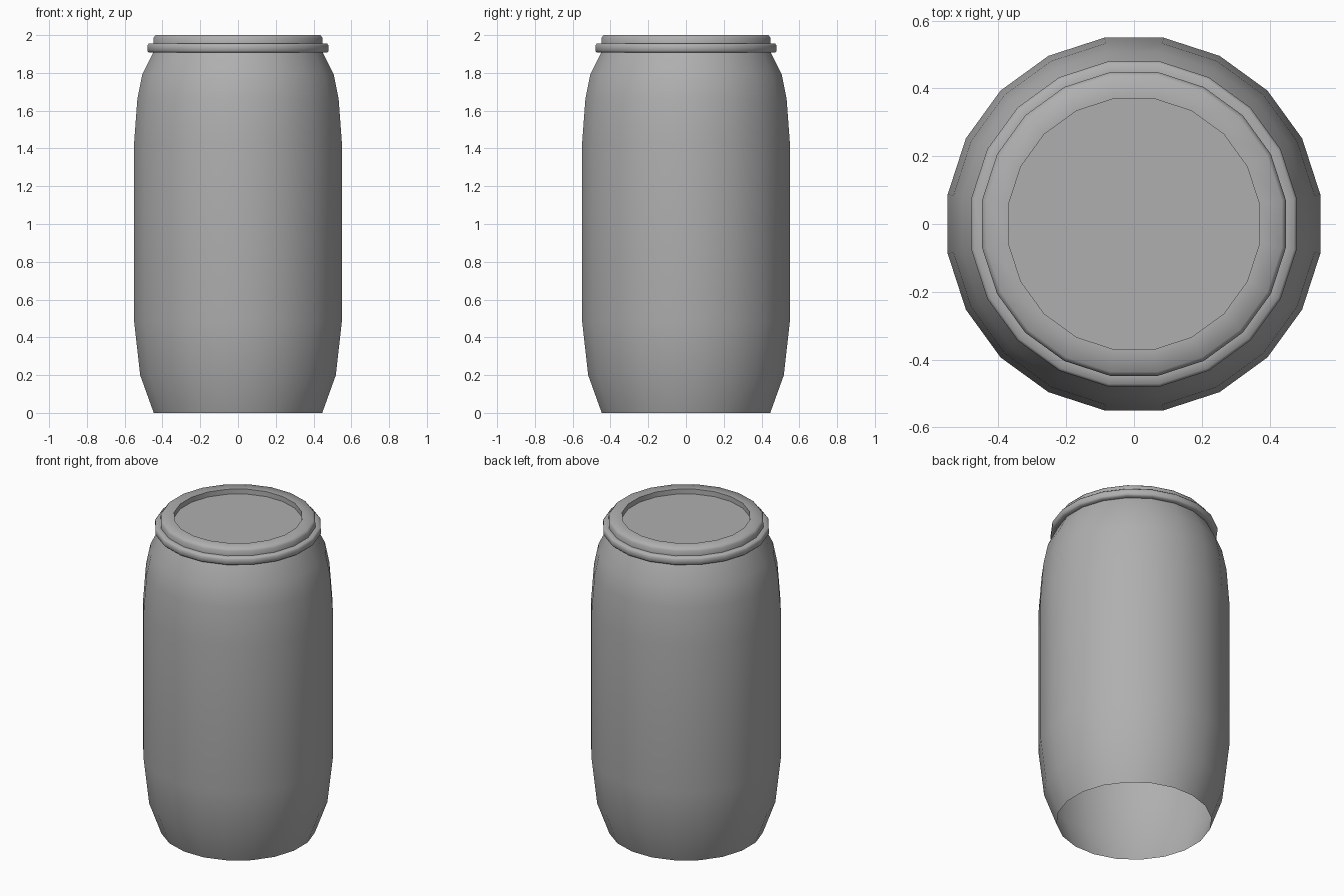
import bpy, bmesh, math

if "Cube" in bpy.data.objects:
    bpy.data.objects.remove(bpy.data.objects["Cube"])

SIDES = 20
FLAT = math.cos(math.pi / SIDES)  # profile x is measured at the flat sides

# Dark grey plastic
plastic = bpy.data.materials.new("dark_grey_plastic")
plastic.diffuse_color = (0.43, 0.43, 0.43, 1)
plastic.use_nodes = True
plastic.node_tree.nodes["Principled BSDF"].inputs["Base Color"].default_value = plastic.diffuse_color


def lathe(name, profile, closed=False, cap_end=False, angle=40):
    """Revolve (half width, z) points into a 20-sided shell."""
    bm = bmesh.new()
    rings = []
    for w, z in profile:
        r = w / FLAT
        rings.append([bm.verts.new((r * math.cos((i + 0.5) * math.tau / SIDES),
                                    r * math.sin((i + 0.5) * math.tau / SIDES), z))
                      for i in range(SIDES)])
    pairs = list(zip(rings, rings[1:]))
    if closed:
        pairs.append((rings[-1], rings[0]))
    for a, b in pairs:
        for i in range(SIDES):
            j = (i + 1) % SIDES
            bm.faces.new((a[i], a[j], b[j], b[i]))
    if cap_end:
        bm.faces.new(rings[-1])
    mesh = bpy.data.meshes.new(name)
    bm.to_mesh(mesh)
    bm.free()
    mesh.materials.append(plastic)
    obj = bpy.data.objects.new(name, mesh)
    bpy.context.collection.objects.link(obj)
    bpy.ops.object.select_all(action='DESELECT')
    obj.select_set(True)
    bpy.context.view_layer.objects.active = obj
    bpy.ops.object.shade_smooth_by_angle(angle=math.radians(angle))
    return obj


# Barrel body, open underneath
lathe("barrel_body", [(0.446, 0), (0.518, 0.2), (0.55, 0.485), (0.55, 1.43),
                      (0.533, 1.66), (0.507, 1.79), (0.448, 1.91)])

# Clamp ring around the neck
lathe("clamp_ring", [(0.445, 1.908), (0.472, 1.908), (0.48, 1.917),
                     (0.48, 1.946), (0.472, 1.955), (0.445, 1.955)],
      closed=True, angle=50)

# Lid with a rounded rim and a recessed centre
lathe("lid", [(0.448, 1.95), (0.448, 1.985), (0.436, 2.0), (0.37, 2.0),
              (0.37, 1.968)], cap_end=True, angle=60)
